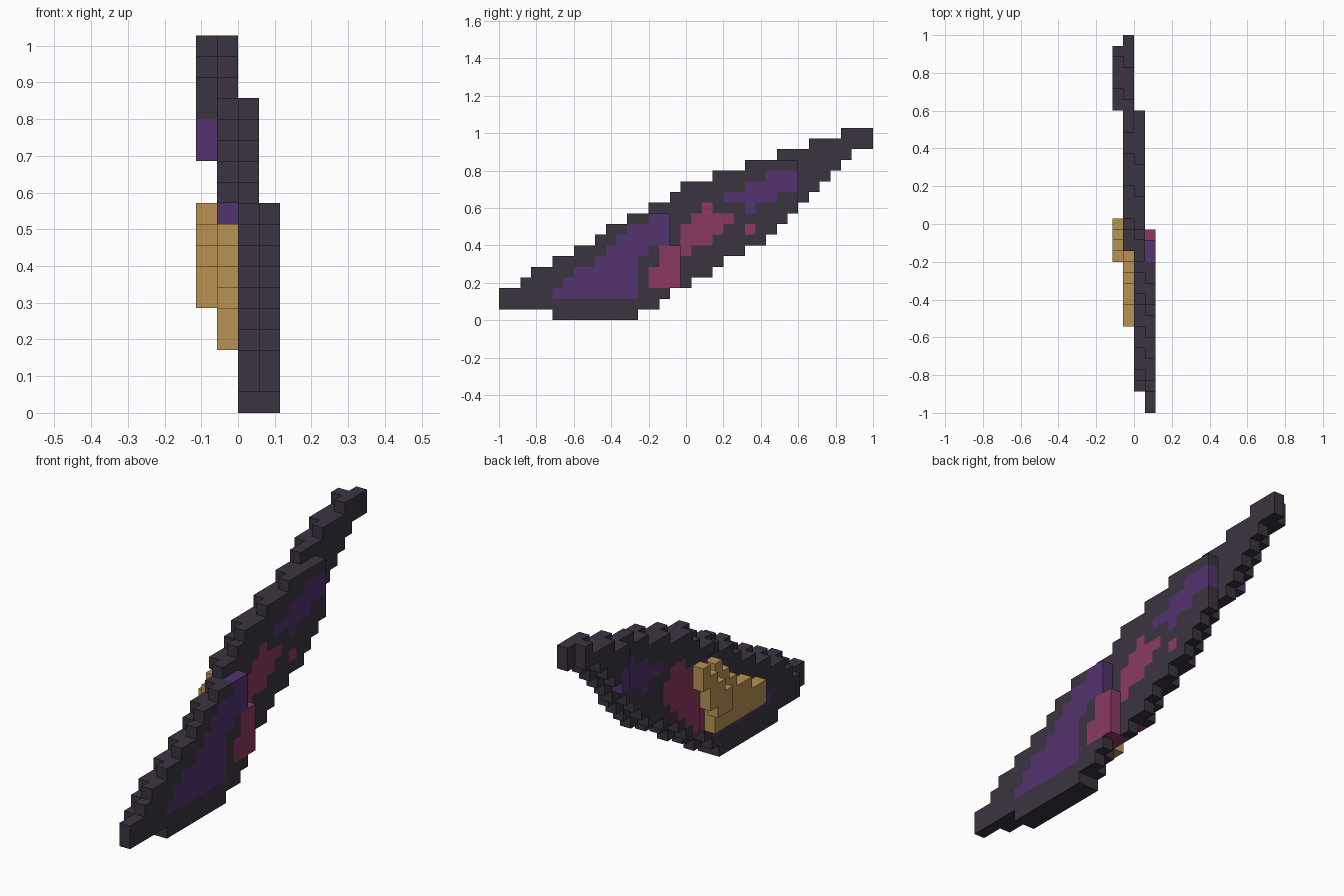
import bpy
import bmesh
from mathutils import Vector

startup_cube = bpy.data.objects.get("Cube")
if startup_cube:
    bpy.data.objects.remove(startup_cube, do_unlink=True)

UNIT = 2 / 35
LENGTH, WIDTH = 35, 4


def make_material(name, colour):
    material = bpy.data.materials.new(name)
    material.use_nodes = True
    rgba = (*colour, 1)
    material.diffuse_color = rgba
    shader = material.node_tree.nodes["Principled BSDF"]
    shader.inputs["Base Color"].default_value = rgba
    shader.inputs["Roughness"].default_value = 0.9
    return material


MATERIALS = [
    make_material("charcoal", (0.044, 0.034, 0.051)),
    make_material("purple", (0.084, 0.033, 0.159)),
    make_material("magenta", (0.258, 0.042, 0.122)),
    make_material("gold", (0.479, 0.287, 0.087)),
]
CHARCOAL, PURPLE, MAGENTA, GOLD = range(len(MATERIALS))

# Wing outline: first and end block of each row, from the bottom up
OUTLINE = [(5, 13), (0, 15), (0, 16), (2, 18), (3, 20), (5, 21),
           (7, 23), (9, 25), (10, 26), (12, 27), (14, 28), (16, 29),
           (17, 30), (20, 31), (23, 32), (26, 33), (29, 35), (32, 35)]


def patch(first_row, runs):
    """Blocks of a coloured patch, given as one run per row."""
    return {(column, first_row + step)
            for step, (start, end) in enumerate(runs)
            for column in range(start, end)}


# Coloured patches on the wing
lower_purple = patch(2, [(5, 13), (6, 13), (7, 13), (9, 13),
                         (10, 14), (11, 16), (12, 16), (14, 16)])
upper_purple = patch(10, [(23, 24), (21, 26), (23, 28), (25, 28)])
purple_blocks = lower_purple | upper_purple
outer_magenta = (patch(3, [(14, 17), (14, 17), (15, 17), (15, 18),
                           (17, 20), (17, 21), (18, 22), (19, 20)])
                 | {(23, 8)})
inner_magenta = patch(3, [(14, 17), (14, 18), (15, 19), (15, 20),
                          (16, 21), (17, 22), (18, 22), (19, 21)])


def outer_layer(column, row):
    """The wing sweeps sideways in three stepped panels."""
    if row <= 9 and (column <= 15 or column == 16 and row <= 6):
        return 3
    if row <= 14 and column <= 27:
        return 2
    return 1


# Two-block-thick wing: outer sheet and a slightly smaller inner sheet
outer_sheet, inner_sheet = {}, {}
for row, (start, end) in enumerate(OUTLINE):
    for column in range(start, end):
        spot = (column, row)
        layer = outer_layer(column, row)
        colour = CHARCOAL
        if spot in outer_magenta:
            colour = MAGENTA
        elif spot in purple_blocks:
            colour = PURPLE
        outer_sheet[(layer, column, row)] = colour

        inside = max(start + 1, 2) <= column < end - 1
        if row == 0:
            inside = True
        if layer == 1 and column < 28:
            inside = False
        if inside:
            colour = CHARCOAL
            if (column - 1, row) in purple_blocks:
                colour = PURPLE
            elif spot in inner_magenta:
                colour = MAGENTA
            inner_sheet[(layer - 1, column, row)] = colour

# Stepped gold crest on the inner side
crest = {}
for column, top in enumerate((4, 4, 5, 5, 6, 7, 8), start=8):
    for row in range(3, top + 1):
        crest[(1, column, row)] = GOLD
for column, (bottom, top) in enumerate(((5, 6), (5, 7), (6, 8), (8, 9)), start=14):
    for row in range(bottom, top + 1):
        crest[(0, column, row)] = GOLD
for blocks in (outer_sheet, inner_sheet):
    for cell in blocks:
        crest.pop(cell, None)

occupied = set(outer_sheet) | set(inner_sheet) | set(crest)
ORIGIN = Vector((-WIDTH / 2, -LENGTH / 2, 0))


def build_blocks(name, blocks):
    """Join blocks into one mesh, leaving out hidden faces."""
    mesh_builder = bmesh.new()
    for cell, colour in blocks.items():
        for axis in range(3):
            for side in (0, 1):
                neighbour = list(cell)
                neighbour[axis] += 2 * side - 1
                if tuple(neighbour) in occupied:
                    continue
                u_axis, v_axis = (axis + 1) % 3, (axis + 2) % 3
                corners = []
                for u, v in ((0, 0), (1, 0), (1, 1), (0, 1)):
                    point = Vector(cell) + ORIGIN
                    point[axis] += side
                    point[u_axis] += u
                    point[v_axis] += v
                    corners.append(mesh_builder.verts.new(point * UNIT))
                if not side:
                    corners.reverse()
                mesh_builder.faces.new(corners).material_index = colour
    bmesh.ops.remove_doubles(mesh_builder, verts=mesh_builder.verts, dist=UNIT / 100)
    mesh = bpy.data.meshes.new(name)
    mesh_builder.to_mesh(mesh)
    mesh_builder.free()
    for material in MATERIALS:
        mesh.materials.append(material)
    part = bpy.data.objects.new(name, mesh)
    bpy.context.collection.objects.link(part)


build_blocks("wing_outer_sheet", outer_sheet)
build_blocks("wing_inner_sheet", inner_sheet)
build_blocks("gold_crest", crest)
